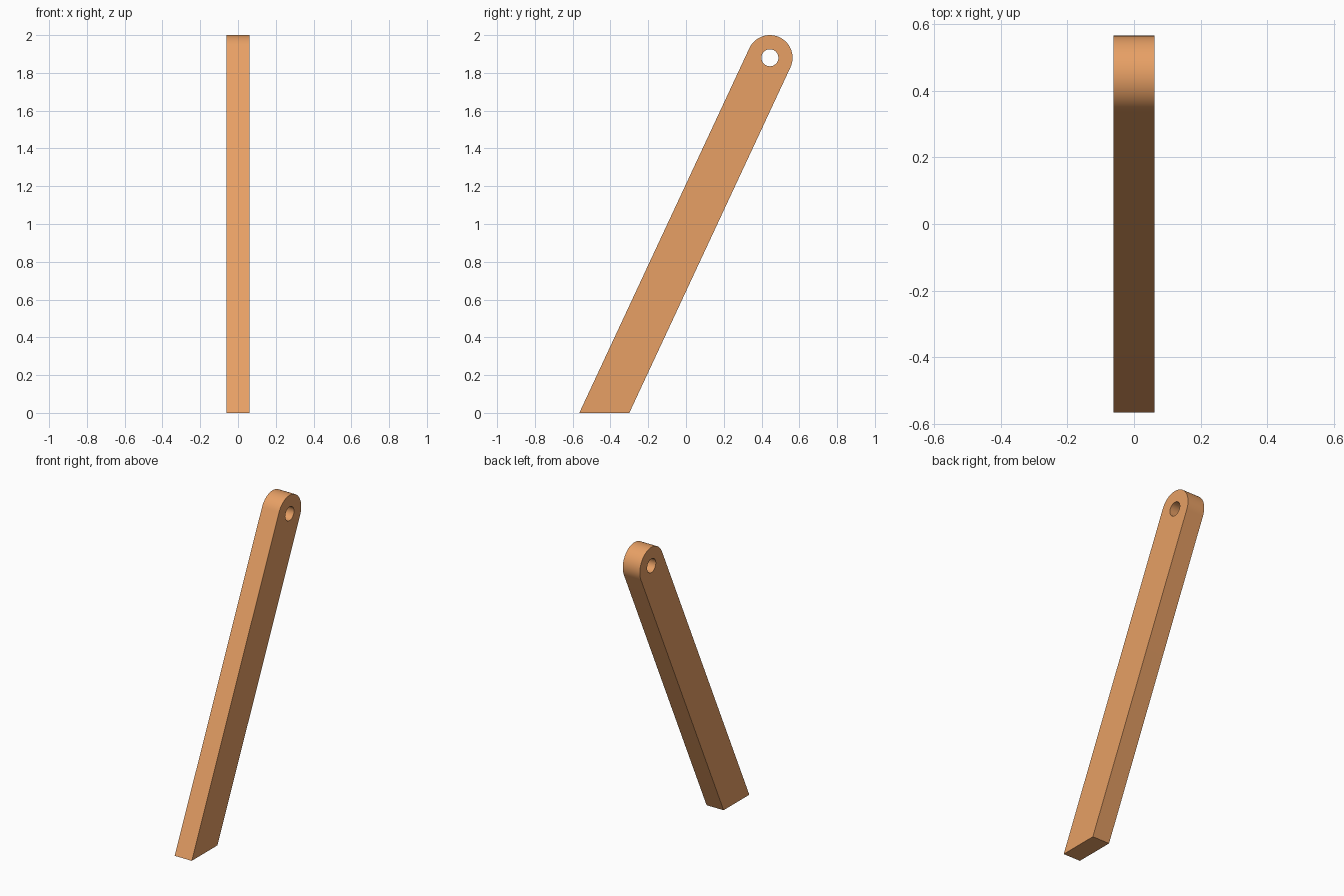
import bpy, bmesh
from math import sin, cos, tan, radians, pi

if "Cube" in bpy.data.objects:
    bpy.data.objects.remove(bpy.data.objects["Cube"])

TILT = radians(25)       # lean of the bar towards +y
R = 0.12                 # half width and end radius
HOLE_R = 0.045
HALF_T = 0.0615          # half thickness in x
CZ = 2 - R               # pivot centre
CY = 0.4442
BASE_Y = CY - CZ * tan(TILT)
HALF_BASE = R / cos(TILT)


def prism(name, outline, half):
    """Extrude a (y, z) outline along x."""
    bm = bmesh.new()
    face = bm.faces.new([bm.verts.new((-half, y, z)) for y, z in outline])
    ext = bmesh.ops.extrude_face_region(bm, geom=[face])
    verts = [v for v in ext["geom"] if isinstance(v, bmesh.types.BMVert)]
    bmesh.ops.translate(bm, vec=(2 * half, 0, 0), verts=verts)
    bmesh.ops.recalc_face_normals(bm, faces=bm.faces)
    mesh = bpy.data.meshes.new(name)
    bm.to_mesh(mesh)
    bm.free()
    obj = bpy.data.objects.new(name, mesh)
    bpy.context.collection.objects.link(obj)
    return obj


def arc(radius, start, sweep, n):
    return [(CY + radius * cos(start + sweep * i / n),
             CZ + radius * sin(start + sweep * i / n)) for i in range(n + 1)]


# Slanted bar: flat foot on the ground, rounded upper end
outline = [(BASE_Y - HALF_BASE, 0), (BASE_Y + HALF_BASE, 0)] + arc(R, -TILT, pi, 32)
bar = prism("slanted_bar", outline, HALF_T)

# Pivot hole through the rounded end
cutter = prism("hole_cutter", arc(HOLE_R, 0, 2 * pi, 48)[:-1], 0.2)
cutter.hide_render = True
mod = bar.modifiers.new("pivot_hole", "BOOLEAN")
mod.operation = "DIFFERENCE"
mod.solver = "EXACT"
mod.object = cutter
bpy.context.view_layer.objects.active = bar
bpy.ops.object.select_all(action="DESELECT")
bar.select_set(True)
bpy.ops.object.modifier_apply(modifier=mod.name)
bpy.data.objects.remove(cutter)

# Smooth curved faces, keep edges sharp
bpy.ops.object.shade_smooth_by_angle(angle=radians(30))

# Orange finish
mat = bpy.data.materials.new("orange")
mat.diffuse_color = (0.80, 0.35, 0.13, 1)
mat.use_nodes = True
mat.node_tree.nodes["Principled BSDF"].inputs["Base Color"].default_value = mat.diffuse_color
bar.data.materials.clear()
bar.data.materials.append(mat)
